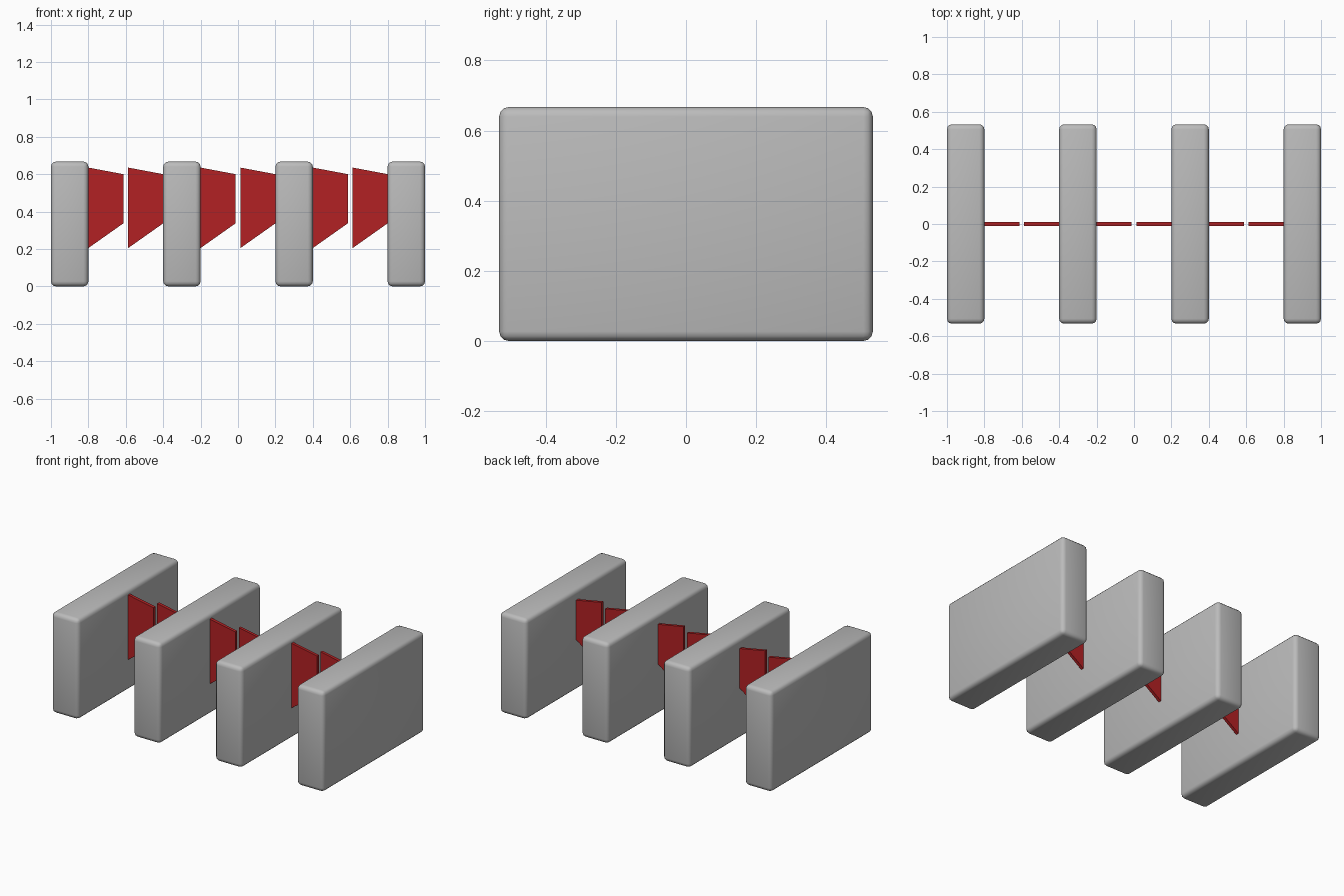
import bpy
import bmesh

if "Cube" in bpy.data.objects:
    bpy.data.objects.remove(bpy.data.objects["Cube"], do_unlink=True)


def make_material(name, color):
    mat = bpy.data.materials.new(name)
    mat.use_nodes = True
    mat.diffuse_color = color
    mat.node_tree.nodes["Principled BSDF"].inputs["Base Color"].default_value = color
    return mat


def add_object(name, bm, mat, smooth=False):
    bmesh.ops.recalc_face_normals(bm, faces=bm.faces)
    mesh = bpy.data.meshes.new(name)
    for face in bm.faces:
        face.smooth = smooth
    bm.to_mesh(mesh)
    bm.free()
    mesh.materials.append(mat)
    obj = bpy.data.objects.new(name, mesh)
    bpy.context.collection.objects.link(obj)
    return obj


gray = make_material("cabinet_gray", (0.5, 0.5, 0.5, 1))
red = make_material("gate_red", (0.45, 0.015, 0.017, 1))

WIDTH, DEPTH, HEIGHT = 0.2, 1.066, 0.667
SPACING = 0.6
PANEL_WIDTH, PANEL_THICKNESS = 0.187, 0.02


# Rounded cabinet block
def cabinet(x, name):
    bm = bmesh.new()
    bmesh.ops.create_cube(bm, size=1)
    for v in bm.verts:
        v.co.x = v.co.x * WIDTH + x
        v.co.y *= DEPTH
        v.co.z = (v.co.z + 0.5) * HEIGHT
    bmesh.ops.bevel(bm, geom=bm.edges[:], offset=0.027, segments=3,
                    profile=0.5, affect='EDGES')
    add_object(name, bm, gray, smooth=True)


# Thin tapered gate panel, tall on its right-hand edge
def gate_panel(x, name):
    profile = [(0, 0.205), (0, 0.635), (PANEL_WIDTH, 0.6), (PANEL_WIDTH, 0.337)]
    bm = bmesh.new()
    face = bm.faces.new([bm.verts.new((x + px, -PANEL_THICKNESS / 2, pz))
                         for px, pz in profile])
    grown = bmesh.ops.extrude_face_region(bm, geom=[face])["geom"]
    moved = [g for g in grown if isinstance(g, bmesh.types.BMVert)]
    bmesh.ops.translate(bm, verts=moved, vec=(0, PANEL_THICKNESS, 0))
    add_object(name, bm, red)


for i in range(4):
    cabinet((i - 1.5) * SPACING, f"cabinet_{i + 1}")

# Two panels in each passage
for i in range(3):
    middle = (i - 1) * SPACING
    gate_panel(middle - 0.2, f"gate_panel_right_{i + 1}")
    gate_panel(middle + 0.2 - PANEL_WIDTH, f"gate_panel_left_{i + 1}")
